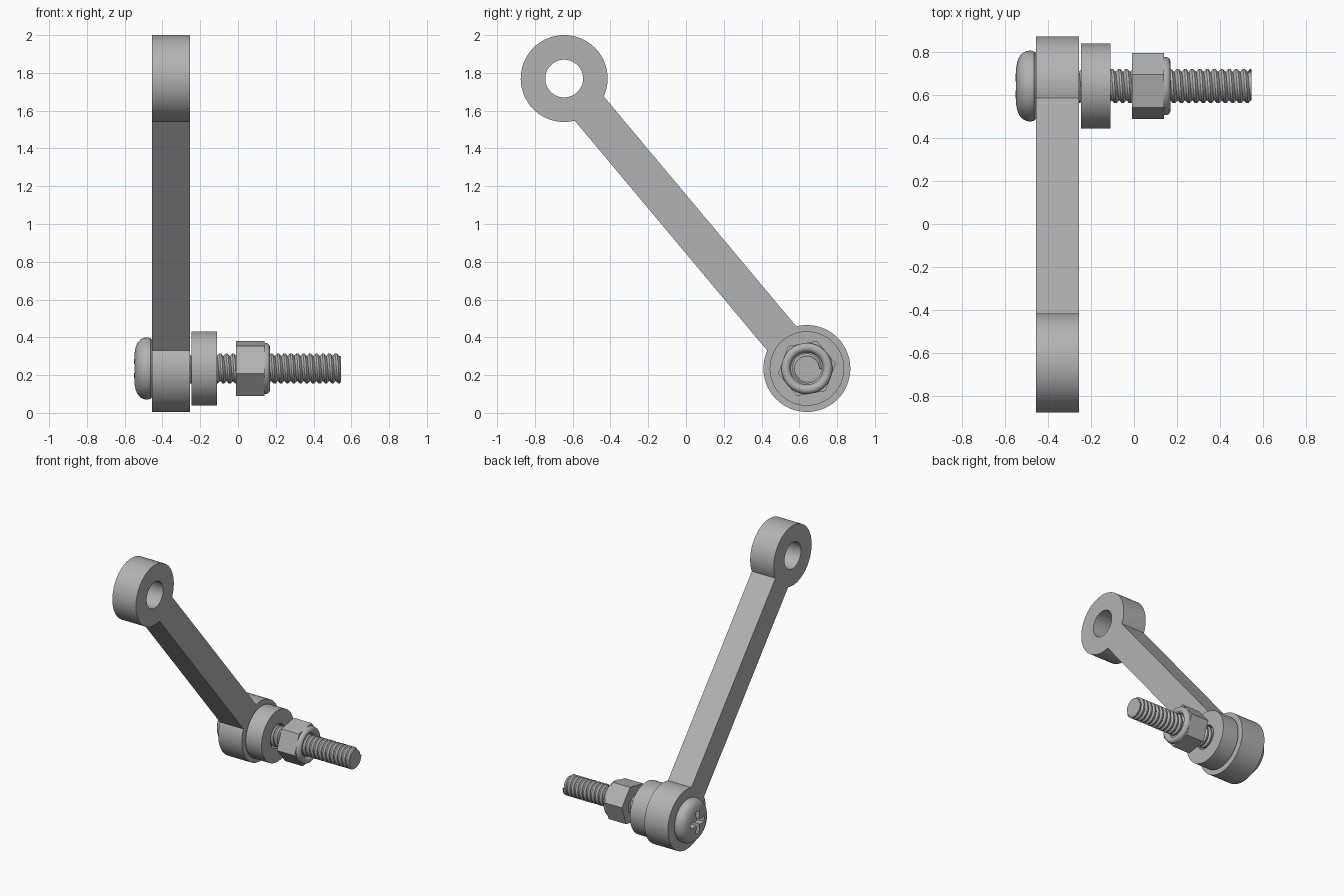
import bpy, bmesh
from math import sin, cos, pi, asin, atan2, radians
from mathutils import Vector, Matrix

cube = bpy.data.objects.get("Cube")
if cube:
    bpy.data.objects.remove(cube, do_unlink=True)

BOLT = Vector((0, 0.64, 0.235))      # bolt axis, running along x
EYE = Vector((0, -0.645, 1.77))      # centre of the upper eye
RING, HOLE, HALF_BAR = 0.23, 0.1, 0.1

steel = bpy.data.materials.new("grey_steel")
steel.use_nodes = True
GREY = (0.45, 0.45, 0.45, 1)
steel.diffuse_color = GREY
steel.node_tree.nodes["Principled BSDF"].inputs["Base Color"].default_value = GREY


def finish(ob, angle=30):
    """Weld, orient, colour and shade one part."""
    bm = bmesh.new()
    bm.from_mesh(ob.data)
    bmesh.ops.remove_doubles(bm, verts=bm.verts, dist=1e-5)
    bmesh.ops.dissolve_degenerate(bm, edges=bm.edges, dist=1e-5)
    bmesh.ops.recalc_face_normals(bm, faces=bm.faces)
    bm.to_mesh(ob.data)
    bm.free()
    ob.data.materials.clear()
    ob.data.materials.append(steel)
    bpy.ops.object.select_all(action='DESELECT')
    ob.select_set(True)
    bpy.context.view_layer.objects.active = ob
    bpy.ops.object.shade_smooth_by_angle(angle=radians(angle))
    return ob


def from_bmesh(name, bm):
    mesh = bpy.data.meshes.new(name)
    bm.to_mesh(mesh)
    bm.free()
    ob = bpy.data.objects.new(name, mesh)
    bpy.context.collection.objects.link(ob)
    return ob


def on_axis(x, r, a):
    return BOLT + Vector((x, r * cos(a), r * sin(a)))


def lathe(name, profile, sides=64, closed=True, turn=0.0):
    """Spin (x, radius) points around the bolt axis."""
    bm = bmesh.new()
    rings = [[bm.verts.new(on_axis(x, r, turn + 2 * pi * i / sides))
              for i in range(sides)] for x, r in profile]
    pairs = list(zip(rings, rings[1:]))
    if closed:
        pairs.append((rings[-1], rings[0]))
    for a, b in pairs:
        for i in range(sides):
            j = (i + 1) % sides
            bm.faces.new((a[i], a[j], b[j], b[i]))
    return finish(from_bmesh(name, bm))


# Link arm: two eyes joined by a bar, drawn as a flat outline and extruded
def arc(c, r, start, end, n):
    return [(c.y + r * cos(start + (end - start) * i / n),
             c.z + r * sin(start + (end - start) * i / n)) for i in range(n + 1)]


along = BOLT - EYE
heading = atan2(along.z, along.y)
gap = asin(HALF_BAR / RING)
outline = (arc(EYE, RING, heading + gap, heading + 2 * pi - gap, 72)
           + arc(BOLT, RING, heading - pi + gap, heading + pi - gap, 72))
curve = bpy.data.curves.new("link_arm", 'CURVE')
curve.dimensions = '2D'
curve.fill_mode = 'BOTH'
curve.extrude = 0.1
for pts in (outline, arc(EYE, HOLE, 0, 2 * pi, 64)[:-1], arc(BOLT, HOLE, 0, 2 * pi, 64)[:-1]):
    spline = curve.splines.new('POLY')
    spline.points.add(len(pts) - 1)
    for p, (y, z) in zip(spline.points, pts):
        p.co = (y, z, 0, 1)
    spline.use_cyclic_u = True
draft = bpy.data.objects.new("arm_outline", curve)
bpy.context.collection.objects.link(draft)
graph = bpy.context.evaluated_depsgraph_get()
mesh = bpy.data.meshes.new_from_object(draft.evaluated_get(graph))
bpy.data.objects.remove(draft, do_unlink=True)
mesh.transform(Matrix(((0, 0, 1, -0.355), (1, 0, 0, 0), (0, 1, 0, 0), (0, 0, 0, 1))))
arm = bpy.data.objects.new("link_arm", mesh)
bpy.context.collection.objects.link(arm)
finish(arm)

# Bolt head: rounded pan shape with a cross recess
head = lathe("bolt_head", [(-0.455, 0), (-0.455, 0.152), (-0.463, 0.161), (-0.48, 0.165),
                           (-0.5, 0.162), (-0.518, 0.152), (-0.532, 0.136), (-0.541, 0.115),
                           (-0.547, 0.085), (-0.55, 0.045), (-0.551, 0)], closed=False)
bm = bmesh.new()
for k in range(2):
    cut = bmesh.ops.create_cube(bm, size=1)["verts"]
    for v in cut:
        outer = v.co.x < 0
        length, width = (0.1, 0.022) if outer else (0.045, 0.014)
        y, z = (length if v.co.y > 0 else -length), (width if v.co.z > 0 else -width)
        v.co = (-0.57 if outer else -0.48, y, z)
    bmesh.ops.rotate(bm, verts=cut, matrix=Matrix.Rotation(k * pi / 2, 3, 'X'))
bmesh.ops.translate(bm, verts=bm.verts, vec=BOLT)
cutter = from_bmesh("recess_cutter", bm)
cutter.hide_render = True
mod = head.modifiers.new("recess", 'BOOLEAN')
mod.operation, mod.object, mod.solver, mod.use_self = 'DIFFERENCE', cutter, 'EXACT', True
bpy.context.view_layer.objects.active = head
bpy.ops.object.modifier_apply(modifier="recess")
bpy.data.objects.remove(cutter, do_unlink=True)
finish(head)

# Bolt shank: solid core wrapped in a helical thread
X0, X1, PITCH, CORE, CREST, STEPS = -0.46, 0.545, 0.034, 0.066, 0.079, 40
lathe("bolt_core", [(X0, 0), (X0, CORE), (X1, CORE), (X1, 0)], 40, closed=False)
bm = bmesh.new()
rows = []
for k in range(int((X1 - X0) / PITCH + 1) * STEPS + 1):
    a = 2 * pi * k / STEPS
    base = X0 - PITCH + PITCH * k / STEPS
    rows.append([bm.verts.new(on_axis(min(max(base + f * PITCH, X0), X1), r, a))
                 for f, r in ((0, CORE), (0.35, CREST), (0.65, CREST), (1, CORE))])
for a, b in zip(rows, rows[1:]):
    for i in range(3):
        bm.faces.new((a[i], a[i + 1], b[i + 1], b[i]))
finish(from_bmesh("bolt_thread", bm))

# Washer, hexagonal nut and its rounded locking collar
lathe("washer", [(-0.245, 0.09), (-0.245, 0.197), (-0.11, 0.197), (-0.11, 0.09)])
lathe("hex_nut", [(-0.01, 0.07), (-0.01, 0.155), (0.14, 0.155), (0.14, 0.07)], 6,
      turn=radians(10))
lathe("nut_collar", [(0.13, 0.07), (0.13, 0.135), (0.15, 0.135), (0.16, 0.131), (0.167, 0.123),
                     (0.17, 0.112), (0.167, 0.1), (0.16, 0.092), (0.145, 0.086), (0.14, 0.07)])
